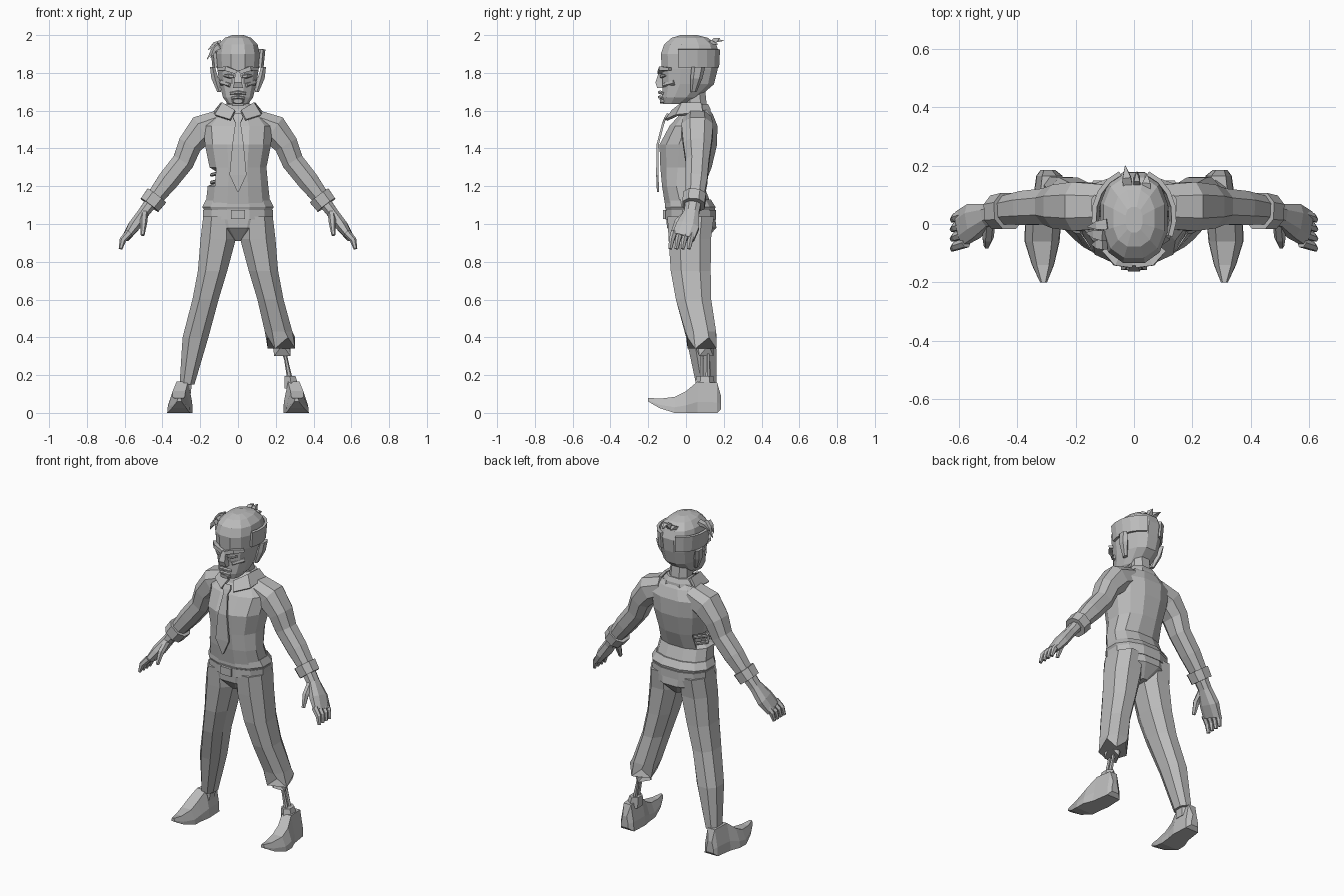
import bpy, bmesh, math
from mathutils import Vector

cube = bpy.data.objects.get("Cube")
if cube:
    bpy.data.objects.remove(cube, do_unlink=True)

X, Y, Z = Vector((1, 0, 0)), Vector((0, 1, 0)), Vector((0, 0, 1))

grey = bpy.data.materials.new("plain grey")
grey.use_nodes = True
grey.diffuse_color = (.5, .5, .5, 1)
grey.node_tree.nodes["Principled BSDF"].inputs["Base Color"].default_value = (.5, .5, .5, 1)


def oval(count, power=1.0):
    """Unit cross-section with a flat front; a power under one is boxier."""
    shape = []
    for i in range(count):
        angle = math.tau * (i + .5) / count
        c, s = math.cos(angle), math.sin(angle)
        shape.append((math.copysign(abs(c) ** power, c), math.copysign(abs(s) ** power, s)))
    return shape


def finish(name, bm):
    bmesh.ops.recalc_face_normals(bm, faces=bm.faces[:])
    mesh = bpy.data.meshes.new(name)
    bm.to_mesh(mesh)
    bm.free()
    mesh.materials.append(grey)
    obj = bpy.data.objects.new(name, mesh)
    bpy.context.collection.objects.link(obj)
    return obj


def loft(name, shape, rings, edit=None):
    """Skin a closed body through rings of (centre, u axis, v axis)."""
    bm = bmesh.new()
    loops = [[bm.verts.new(c + u * a + v * b) for a, b in shape] for c, u, v in rings]
    n = len(shape)
    for low, high in zip(loops, loops[1:]):
        for i in range(n):
            j = (i + 1) % n
            bm.faces.new((low[i], low[j], high[j], high[i]))
    bm.faces.new(loops[0])
    bm.faces.new(loops[-1])
    bmesh.ops.recalc_face_normals(bm, faces=bm.faces[:])
    if edit:
        edit(bm, loops)
    return finish(name, bm)


def column(name, shape, rows, side=1, edit=None):
    """Upright body from rows of z, centre x, centre y, half width, half depth."""
    rings = [(Vector((side * cx, cy, z)), X * rx, Y * ry) for z, cx, cy, rx, ry in rows]
    return loft(name, shape, rings, edit)


def limb(name, shape, rows, side=1):
    """Body along a path from rows of x, y, z, half thickness, half depth."""
    points = [Vector((side * r[0], r[1], r[2])) for r in rows]
    rings = []
    for i, point in enumerate(points):
        along = (points[min(i + 1, len(points) - 1)] - points[max(i - 1, 0)]).normalized()
        base = X if abs(along.y) > .8 else Y
        u = (base - along * base.dot(along)).normalized()
        rings.append((point, u * rows[i][4], along.cross(u) * rows[i][3]))
    return loft(name, shape, rings)


def strip(name, pairs, depth):
    """Thin cloth strip through pairs of edge points."""
    bm = bmesh.new()
    rows = [[bm.verts.new(p) for p in pair] for pair in pairs]
    for a, b in zip(rows, rows[1:]):
        bm.faces.new((a[0], a[1], b[1], b[0]))
    obj = finish(name, bm)
    thick = obj.modifiers.new("thickness", 'SOLIDIFY')
    thick.thickness, thick.offset = depth, 0
    return obj


def wound(bm, loops):
    """Sunken tear in the right flank."""
    torn = [f for f in bm.faces if 1.2 < f.calc_center_median().z < 1.3
            and f.calc_center_median().x < -.12]
    bmesh.ops.inset_region(bm, faces=torn, thickness=.02, depth=-.04)


def ragged(bm, loops):
    """Zigzag hem on the last ring."""
    for vert in loops[-1][::2]:
        vert.co.z += .06


body, soft, small = oval(12, .85), oval(8, .85), oval(6)
box = [(1, 1), (-1, 1), (-1, -1), (1, -1)]

# Shirt
column("shirt", body, [
    (1.07, 0, .02, .18, .13), (1.2, 0, -.015, .165, .115), (1.3, 0, 0, .155, .14),
    (1.42, 0, .012, .18, .157), (1.52, 0, .04, .19, .13), (1.58, 0, .055, .13, .09),
    (1.62, 0, .055, .075, .06)], edit=wound)
for z in (1.23, 1.27):
    limb("rib", small, [(-.1, -.08, z), (-.145, -.01, z - .01), (-.11, .07, z + .01)]
         and [(-.1, -.08, z, .01, .01), (-.14, -.01, z - .01, .01, .01), (-.1, .07, z, .01, .01)])
column("shirt_hem", body, [(1.05, 0, .025, .17, .125), (1.09, 0, .022, .195, .138),
                           (1.13, 0, .01, .175, .125)])

# Tie and collar
tie = [(.02, -.095, 1.585), (.026, -.11, 1.56), (.014, -.12, 1.535), (.03, -.15, 1.42),
       (.045, -.152, 1.26), (.003, -.148, 1.17)]
strip("tie", [((-w, y, z), (w, y, z)) for w, y, z in tie], .012)
column("collar", soft, [(1.57, 0, .045, .125, .095), (1.61, 0, .05, .1, .085),
                        (1.635, 0, .06, .08, .06)])
for side in (-1, 1):
    strip("collar_flap", [((side * .015, -.07, 1.6), (side * .04, -.105, 1.55)),
                          ((side * .08, -.02, 1.64), (side * .12, -.05, 1.575)),
                          ((side * .085, .08, 1.64), (side * .125, .09, 1.59))], .014)

# Belt and trousers
column("belt", body, [(1.025, 0, .025, .19, .138), (1.075, 0, .025, .19, .138)])
limb("buckle", box, [(0, -.105, 1.05, .024, .036), (0, -.123, 1.05, .024, .036)])
column("trouser_seat", body, [(1.04, 0, .025, .185, .133), (.98, 0, .03, .15, .135),
                              (.91, 0, .03, .03, .07)])
thigh = [(1.04, .1, .025, .09, .132), (.92, .105, .02, .1, .12), (.75, .135, .025, .083, .113),
         (.6, .172, .04, .074, .1)]
column("right_trouser_leg", soft, thigh + [(.4, .225, .08, .073, .085),
                                           (.15, .27, .108, .042, .058)], -1)
column("left_trouser_leg", soft, thigh + [(.43, .215, .078, .078, .087),
                                          (.34, .23, .085, .078, .082)], edit=ragged)

# Torn left shin
column("left_shin_stump", small, [(.45, .22, .085, .055, .06), (.3, .235, .095, .05, .05)],
       edit=ragged)
for y in (.085, .115):
    limb("left_shin_bone", small, [(.23, y, .38, .016, .014), (.255, y, .28, .01, .01),
                                   (.28, y, .15, .016, .014)])
column("left_sock", small, [(.13, .285, .1, .045, .055), (.195, .275, .1, .034, .045)])
column("right_sock", small, [(.1, .285, .1, .04, .055), (.18, .272, .105, .035, .05)], -1)

# Shoes: sections of y, sole height, top height, half width, centre x
sole = [(1, -1), (.95, -.3), (.55, 1), (-.55, 1), (-.95, -.3), (-1, -1)]
shoe = [(.185, .02, .09, .025, .295), (.165, 0, .16, .045, .29), (.06, 0, .165, .055, .295),
        (0, 0, .115, .062, .312), (-.06, 0, .085, .06, .315), (-.14, .025, .075, .038, .312),
        (-.2, .06, .08, .012, .31)]
for side in (-1, 1):
    loft("shoe", sole, [(Vector((side * cx, y, (low + top) / 2)), X * w, Z * (top - low) / 2)
                        for y, low, top, w, cx in shoe])

# Arms and hands
for side in (-1, 1):
    limb("sleeve", soft, [
        (.09, .06, 1.54, .07, .08), (.19, .06, 1.5, .085, .09), (.255, .06, 1.42, .068, .08),
        (.29, .06, 1.33, .062, .066), (.37, .055, 1.23, .06, .062),
        (.455, .045, 1.12, .045, .05)], side)
    limb("cuff", soft, [(.43, .045, 1.15, .066, .066), (.468, .04, 1.1, .062, .062)], side)
    limb("palm", soft, [(.455, .04, 1.12, .036, .045), (.5, .03, 1.06, .032, .042),
                        (.55, .01, .99, .034, .065), (.592, -.015, .93, .022, .065)], side)
    for i in range(4):
        y = .035 - i * .033
        limb("finger", small, [(.575, y, .955, .02, .018), (.61, y - .012, .915, .018, .016),
                               (.622, y - .02, .868, .01, .011)], side)
    limb("thumb", small, [(.495, .01, 1.06, .02, .022), (.5, -.045, 1.01, .02, .02),
                          (.505, -.075, .94, .01, .012)], side)

# Neck and head
column("neck", soft, [(1.56, 0, .06, .07, .06), (1.72, 0, .04, .058, .065)])
column("head", body, [
    (1.635, 0, -.06, .055, .062), (1.67, 0, -.03, .082, .1), (1.74, 0, .012, .1, .14),
    (1.82, 0, .02, .113, .152), (1.9, 0, .022, .118, .16), (1.95, 0, .022, .107, .142),
    (1.985, 0, .02, .073, .1), (2, 0, .015, .03, .045)])

# Face
loft("nose", box, [(Vector((0, y, z)), X * w, Y * d) for y, z, w, d in
                   [(-.132, 1.81, .014, .01), (-.138, 1.75, .02, .024), (-.13, 1.72, .026, .022)]])
for z, w in ((1.697, .04), (1.672, .034)):
    limb("lip", small, [(-w, -.122, z - .006, .007, .01), (0, -.136, z, .01, .014),
                        (w, -.122, z - .006, .007, .01)])
limb("chin", soft, [(0, -.1, 1.655, .02, .04), (0, -.138, 1.65, .012, .026)])
for side in (-1, 1):
    limb("brow", box, [(.008, -.135, 1.803, .01, .015), (.06, -.128, 1.822, .012, .016),
                       (.1, -.085, 1.82, .008, .012)], side)
    limb("eye", small, [(.022, -.13, 1.78, .008, .01), (.048, -.128, 1.783, .012, .01),
                        (.074, -.11, 1.785, .005, .006)], side)
    limb("cheekbone", small, [(.04, -.118, 1.735, .012, .014), (.085, -.06, 1.75, .016, .016)], side)
    column("ear", small, [(1.7, .1, .04, .012, .016), (1.77, .122, .055, .022, .032),
                          (1.83, .135, .065, .015, .036)], side)

    # Side hair ridge sweeping round to the back
    hair = []
    for i in range(6):
        a = math.radians(-25 + i * 19)
        edge = Vector((side * math.cos(a), math.sin(a), 0))
        ring = [Vector((edge.x * w, .025 + edge.y * d, z))
                for w, d, z in ((.128, .153, 1.83), (.138, .158, 1.925))]
        hair.append(ring)
    strip("side_hair", hair, .016)

# Loose hair tufts: root and tip
tufts = [((-.1, -.04, 1.95), (-.165, -.03, 1.87)), ((-.09, 0, 1.96), (-.16, -.01, 1.92)),
         ((-.1, -.07, 1.94), (-.145, -.07, 1.88)), ((-.02, .12, 1.95), (-.03, .2, 1.97)),
         ((.01, .13, 1.94), (.01, .18, 1.985)), ((.04, .11, 1.95), (.045, .17, 1.95))]
for root, tip in tufts:
    middle = (Vector(root) + Vector(tip)) / 2 + Z * .012
    limb("hair_tuft", box, [(*root, .014, .018), (*middle, .01, .014), (*tip, .001, .001)])
